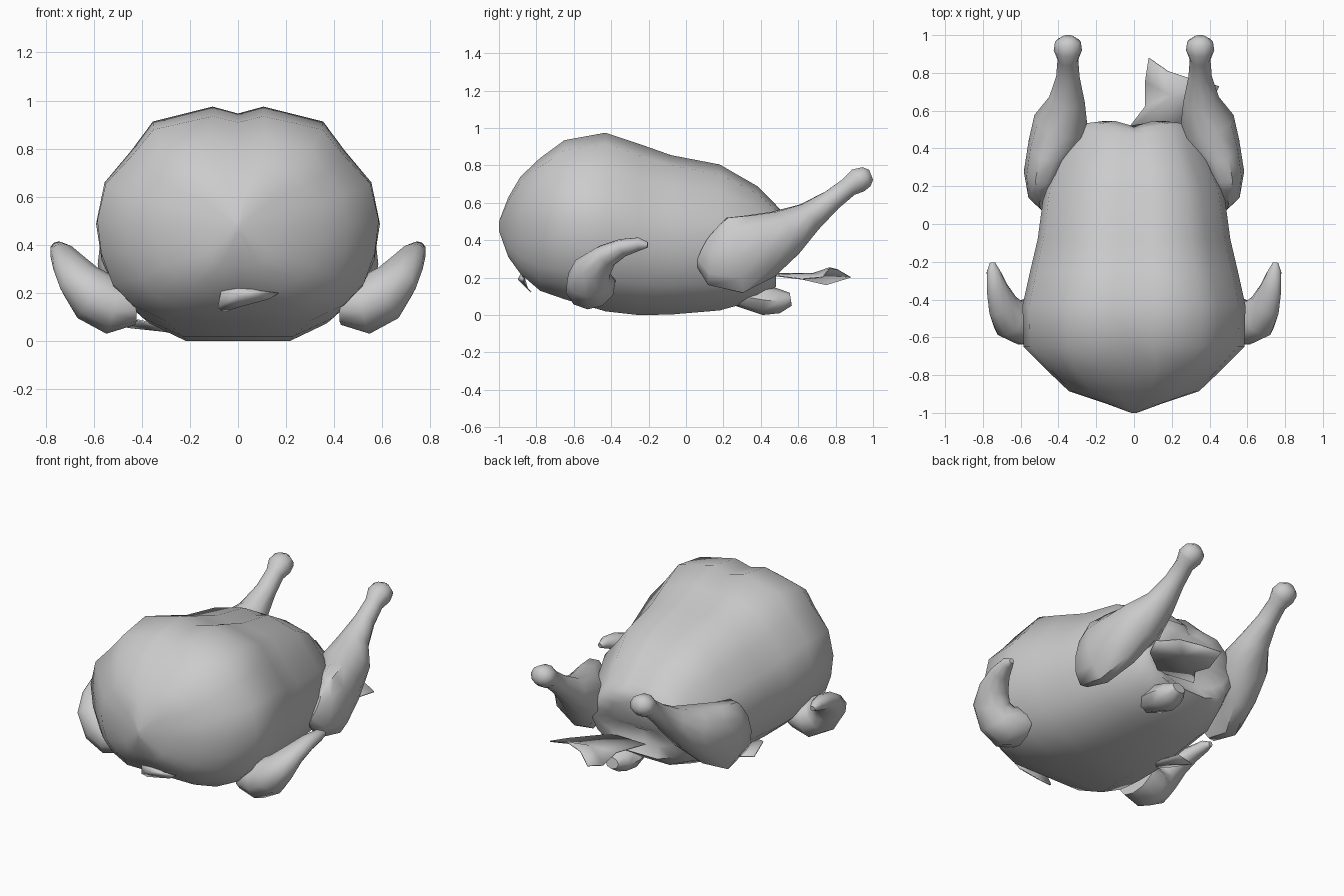
import bpy, bmesh, math
from mathutils import Vector

cube = bpy.data.objects.get("Cube")
if cube:
    bpy.data.objects.remove(cube, do_unlink=True)

skin = bpy.data.materials.new("grey_skin")
skin.use_nodes = True
GREY = (0.6, 0.6, 0.6, 1)
skin.diffuse_color = GREY
skin.node_tree.nodes["Principled BSDF"].inputs["Base Color"].default_value = GREY


def finish(name, bm, angle=50):
    bmesh.ops.recalc_face_normals(bm, faces=bm.faces)
    mesh = bpy.data.meshes.new(name)
    bm.to_mesh(mesh)
    bm.free()
    mesh.materials.append(skin)
    obj = bpy.data.objects.new(name, mesh)
    bpy.context.collection.objects.link(obj)
    bpy.ops.object.select_all(action='DESELECT')
    obj.select_set(True)
    bpy.context.view_layer.objects.active = obj
    bpy.ops.object.shade_smooth_by_angle(angle=math.radians(angle))
    return obj


def skin_rings(bm, rings):
    """Bridge equal-sized rings of points and cap both ends."""
    loops = [[bm.verts.new(p) for p in ring] for ring in rings]
    n = len(loops[0])
    for a, b in zip(loops, loops[1:]):
        for i in range(n):
            j = (i + 1) % n
            bm.faces.new((a[i], a[j], b[j], b[i]))
    for end in (loops[0], loops[-1]):
        bm.faces.new(end)


def limb(name, stations, side, up=(0, 0, 1), sides=10):
    """Tube through (x, y, z, width, thickness) stations on one side."""
    centres = [Vector(s[:3]) for s in stations]
    rings = []
    for i, (c, s) in enumerate(zip(centres, stations)):
        t = centres[min(i + 1, len(centres) - 1)] - centres[max(i - 1, 0)]
        wide = t.cross(Vector(up)).normalized()
        across = wide.cross(t).normalized()
        ring = []
        for k in range(sides):
            a = math.tau * k / sides
            p = c + wide * (s[3] * math.cos(a)) + across * (s[4] * math.sin(a))
            ring.append((p.x * side, p.y, p.z))
        rings.append(ring)
    bm = bmesh.new()
    skin_rings(bm, rings)
    return finish(name, bm)


def sheet(name, outline, centre):
    """Thin ragged flap fanned around a raised centre."""
    bm = bmesh.new()
    mid = bm.verts.new(centre)
    rim = [bm.verts.new(p) for p in outline]
    for a, b in zip(rim, rim[1:] + rim[:1]):
        bm.faces.new((mid, a, b))
    obj = finish(name, bm)
    solid = obj.modifiers.new("thickness", 'SOLIDIFY')
    solid.thickness = 0.006
    return obj


# Body: one half section (width share, height share), swept front to back
half = [(0.39, 0), (0.67, .08), (0.85, .18), (0.96, .33), (1, .49),
        (0.94, .67), (0.75, .81), (0.6, .935), (0.18, 1)]
section = [(0, 0)] + half + [(0, .97)] + [(-x, z) for x, z in reversed(half)]
stations = [(-1, .015, .45, .5), (-.95, .15, .31, .63), (-.885, .345, .22, .74),
            (-.78, .455, .13, .84), (-.65, .585, .085, .935), (-.43, .59, .02, .975),
            (-.25, .55, 0, .915), (-.08, .51, .003, .855), (.18, .475, .025, .805),
            (.38, .385, .08, .69), (.48, .34, .15, .59), (.56, .30, .22, .555),
            (.575, .17, .30, .50)]
rings = []
for y, w, low, high in stations:
    ring = []
    for x, z in section:
        # the breast is squarer, the vent edge dips in the middle
        if y < -.6 and z < .4:
            x = math.copysign(abs(x) ** .7, x)
        elif y < -.7:
            x = math.copysign(abs(x) ** .8, x)
        dip = 0.06 * (1 - abs(x)) + 0.08 * (1 - z) if y > .5 else 0
        ring.append((x * w, y - dip, low + z * (high - low)))
    rings.append(ring)
bm = bmesh.new()
skin_rings(bm, rings)
finish("body", bm, 70)

# Legs and wings, one on each side
leg = [(.46, .10, .35, .04, .10), (.485, .15, .32, .075, .17), (.485, .26, .32, .10, .215),
       (.44, .40, .37, .125, .185), (.385, .53, .44, .15, .135), (.355, .66, .525, .095, .085),
       (.35, .78, .615, .062, .06), (.35, .87, .685, .055, .055), (.35, .92, .72, .075, .07),
       (.35, .965, .74, .068, .058), (.35, .99, .75, .03, .03)]
wing = [(.44, -.50, .16, .13, .09), (.53, -.51, .15, .135, .12), (.595, -.52, .185, .12, .115),
        (.655, -.50, .25, .11, .088), (.695, -.43, .315, .085, .062),
        (.725, -.34, .36, .06, .047), (.745, -.25, .38, .037, .035),
        (.75, -.205, .375, .015, .015)]
for side, word in ((1, "left"), (-1, "right")):
    limb(word + "_leg", leg, side)
    limb(word + "_wing", wing, side, (-.4, -.2, 1))

# Tail stub under the vent
limb("tail", [(.13, .24, .11, .06, .05), (.13, .33, .095, .09, .065), (.13, .42, .08, .10, .08),
              (.13, .50, .075, .085, .065), (.13, .56, .085, .045, .035)], 1, sides=8)

# Loose flaps of skin
sheet("rear_flap", [(-.05, .48, .22), (.06, .62, .19), (.06, .75, .16), (.08, .88, .2),
                    (.18, .81, .24), (.3, .77, .25), (.45, .73, .2), (.4, .62, .19),
                    (.2, .46, .21)], (.2, .68, .22))
sheet("neck_flap", [(-.085, -.85, .14), (-.07, -.87, .21), (0, -.88, .23), (.09, -.88, .21),
                    (.17, -.87, .2), (.13, -.87, .175), (0, -.85, .14), (-.06, -.83, .12)],
      (0, -.9, .19))
sheet("belly_flap", [(-.46, -.03, .055), (-.42, -.18, .085), (-.3, -.24, .06),
                     (-.25, -.12, .03), (-.32, .02, .04)], (-.35, -.1, .045))
